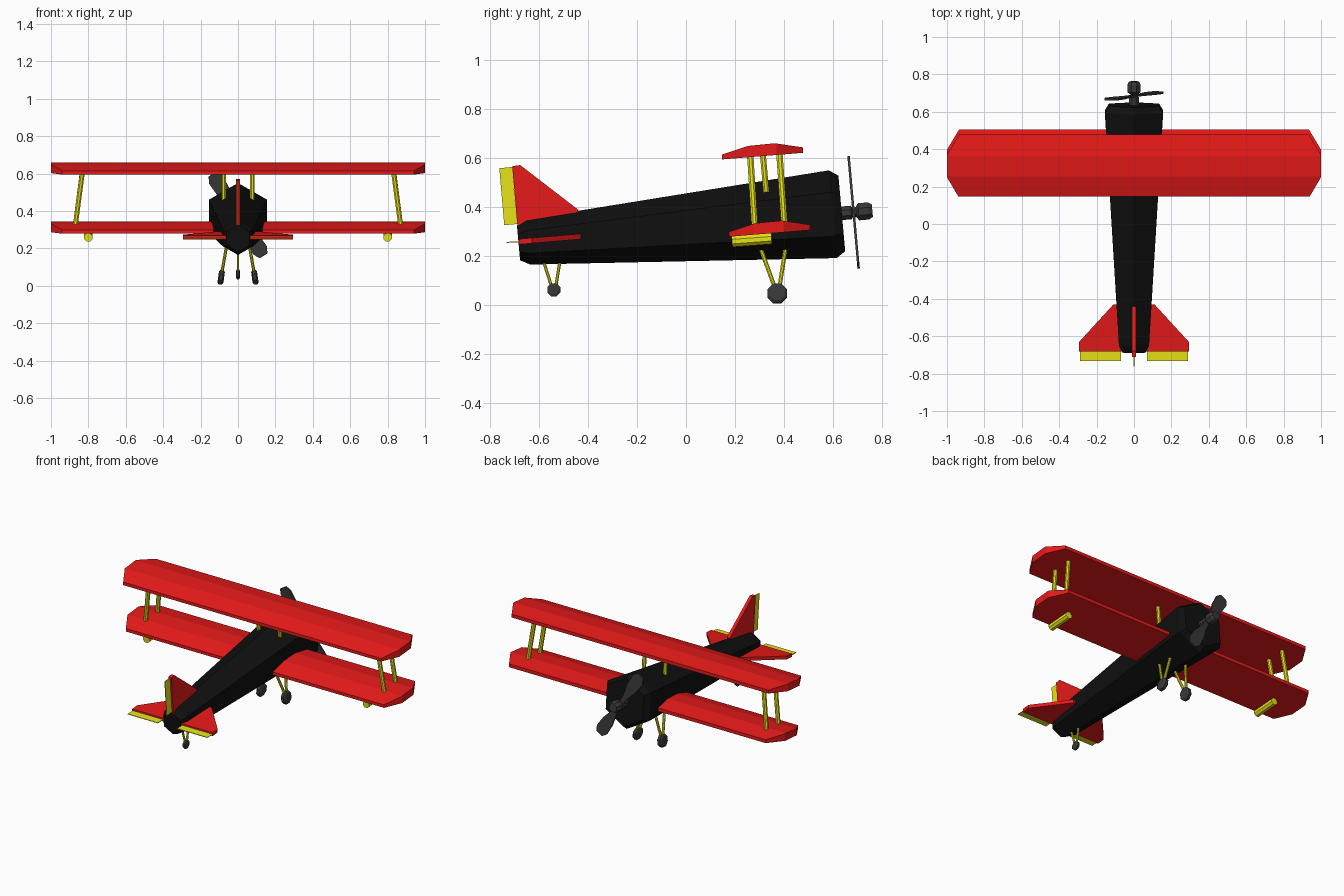
import bpy, bmesh
from math import cos, sin, pi, radians
from mathutils import Vector

if "Cube" in bpy.data.objects:
    bpy.data.objects.remove(bpy.data.objects["Cube"])


def material(name, rgb):
    m = bpy.data.materials.new(name)
    m.diffuse_color = (*rgb, 1)
    m.use_nodes = True
    m.node_tree.nodes["Principled BSDF"].inputs["Base Color"].default_value = m.diffuse_color
    return m


RED = material("red", (0.8, 0.01, 0.01))
YELLOW = material("yellow", (0.8, 0.77, 0.01))
BLACK = material("black", (0.005, 0.005, 0.005))
DARK = material("dark_grey", (0.04, 0.04, 0.04))


def finish(name, bm, mat):
    bmesh.ops.recalc_face_normals(bm, faces=bm.faces)
    me = bpy.data.meshes.new(name)
    bm.to_mesh(me)
    bm.free()
    me.materials.append(mat)
    ob = bpy.data.objects.new(name, me)
    bpy.context.collection.objects.link(ob)
    return ob


def turned(name, origin, axis, profile, n, mat, phase=0.0):
    """Faceted solid with rings (distance, radius) along an axis."""
    o, w = Vector(origin), Vector(axis).normalized()
    ref = Vector((0, 0, 1)) if abs(w.z) < 0.7 else Vector((0, 1, 0))
    u = (ref - w * ref.dot(w)).normalized()
    v = w.cross(u)
    bm = bmesh.new()
    rings = []
    for t, r in profile:
        rings.append([bm.verts.new(o + w * t + (u * cos(a) + v * sin(a)) * r)
                      for a in (phase + 2 * pi * i / n for i in range(n))])
    for a, b in zip(rings, rings[1:]):
        for i in range(n):
            j = (i + 1) % n
            bm.faces.new((a[i], a[j], b[j], b[i]))
    bm.faces.new(rings[0])
    bm.faces.new(rings[-1])
    return finish(name, bm, mat)


def rod(name, a, b, r, mat=YELLOW):
    d = Vector(b) - Vector(a)
    return turned(name, a, d, [(0, r), (d.length, r)], 8, mat, pi / 8)


def slab(bm, pts, thick):
    """Polygon thickened symmetrically along a vector."""
    h = Vector(thick) / 2
    face = bm.faces.new([bm.verts.new(Vector(p) - h) for p in pts])
    ext = bmesh.ops.extrude_face_region(bm, geom=[face], use_keep_orig=True)
    bmesh.ops.translate(bm, vec=h * 2,
                        verts=[g for g in ext["geom"] if isinstance(g, bmesh.types.BMVert)])


def plate(name, pts, thick, mat):
    bm = bmesh.new()
    slab(bm, pts, thick)
    return finish(name, bm, mat)


# Wings: extruded aerofoil with the four tip corners cut off
AEROFOIL = [(0.148, 0.594), (0.148, 0.614), (0.253, 0.649),
            (0.363, 0.66), (0.478, 0.643), (0.478, 0.621)]


def wing(name, dy, dz):
    bm = bmesh.new()
    slab(bm, [(0, y + dy, z + dz) for y, z in AEROFOIL], (2, 0, 0))
    for s in (1, -1):
        for y, n in ((0.37, (0.108, 0.065)), (0.25, (0.102, -0.06))):
            geom = bm.verts[:] + bm.edges[:] + bm.faces[:]
            cut = bmesh.ops.bisect_plane(bm, geom=geom, plane_co=(s, y + dy, 0),
                                         plane_no=(s * n[0], n[1], 0), clear_outer=True)
            edges = [g for g in cut["geom_cut"] if isinstance(g, bmesh.types.BMEdge)]
            bmesh.ops.holes_fill(bm, edges=edges)
    return finish(name, bm, RED)


wing("upper_wing", 0, 0)
wing("lower_wing", 0.028, -0.316)

# Fuselage: tapered hexagon with chamfered ends
turned("fuselage", (0, 0.60, 0.37), (0, -1.245, -0.113),
       [(-0.037, 0.155), (0, 0.18), (1.25, 0.093), (1.29, 0.072)], 6, BLACK)

# Parts that repeat on both sides
for s, side in ((1, "right"), (-1, "left")):
    # Wing struts
    rod(f"outer_rear_strut_{side}", (s * 0.83, 0.262, 0.62), (s * 0.87, 0.281, 0.32), 0.014)
    rod(f"outer_front_strut_{side}", (s * 0.83, 0.381, 0.63), (s * 0.87, 0.403, 0.32), 0.014)
    rod(f"inner_strut_{side}", (s * 0.077, 0.313, 0.63), (s * 0.077, 0.328, 0.46), 0.013)
    # Tube under the lower wing
    rod(f"under_wing_tube_{side}", (s * 0.8, 0.188, 0.258), (s * 0.8, 0.35, 0.27), 0.024)
    # Main landing gear
    hub = Vector((s * 0.09, 0.373, 0.046))
    rod(f"gear_rear_leg_{side}", (s * 0.058, 0.305, 0.23), (s * 0.088, 0.367, 0.06), 0.009)
    rod(f"gear_front_leg_{side}", (s * 0.058, 0.407, 0.23), (s * 0.088, 0.38, 0.06), 0.009)
    turned(f"main_wheel_{side}", hub, (1, 0, s * 0.14),
           [(-0.016, 0.032), (-0.009, 0.043), (0.009, 0.043), (0.016, 0.032)], 8, DARK, pi / 8)
    # Tailplane and elevator
    outline = [(0.03, -0.43), (0.11, -0.43), (0.293, -0.63), (0.293, -0.682), (0.03, -0.682)]
    plate(f"tailplane_{side}", [(s * x, y, 0.257 + (y + 0.69) * 0.085) for x, y in outline],
          (0, 0, 0.022), RED)
    plate(f"elevator_{side}", [(s * 0.07, -0.68, 0.257), (s * 0.29, -0.68, 0.257),
                               (s * 0.29, -0.733, 0.255), (s * 0.07, -0.733, 0.255)],
          (0, 0, 0.004), YELLOW)

# Fin and rudder
plate("fin", [(0, -0.71, 0.566), (0, -0.678, 0.571), (0, -0.44, 0.388),
              (0, -0.45, 0.35), (0, -0.688, 0.31)], (0.022, 0, 0), RED)
plate("rudder", [(0, -0.763, 0.558), (0, -0.71, 0.563), (0, -0.69, 0.33), (0, -0.743, 0.325)],
      (0.004, 0, 0), YELLOW)

# Tail wheel
rod("tail_rear_leg", (0, -0.583, 0.18), (0, -0.548, 0.07), 0.007)
rod("tail_front_leg", (0, -0.515, 0.18), (0, -0.533, 0.07), 0.007)
turned("tail_wheel", (0, -0.54, 0.061), (1, 0, 0),
       [(-0.01, 0.021), (-0.006, 0.029), (0.006, 0.029), (0.01, 0.021)], 8, DARK, pi / 8)

# Propeller: hub and two flat blades square to the fuselage axis
AXIS = Vector((0, 1, 0.09)).normalized()
HUB = Vector((0, 0.685, 0.378))
turned("propeller_hub", HUB, AXIS,
       [(-0.05, 0.03), (-0.01, 0.03), (-0.003, 0.02), (0.01, 0.022), (0.02, 0.038),
        (0.06, 0.038), (0.077, 0.028)], 8, DARK, pi / 8)
up = Vector((0, -AXIS.z, AXIS.y))
along = Vector((1, 0, 0)) * sin(radians(32)) - up * cos(radians(32))
across = along.cross(AXIS)
blade = [(0, -0.014), (0.07, -0.018), (0.15, -0.038), (0.225, -0.042), (0.258, -0.024),
         (0.258, 0.024), (0.225, 0.042), (0.15, 0.038), (0.07, 0.018), (0, 0.014)]
for s, label in ((1, "lower"), (-1, "upper")):
    plate(f"propeller_blade_{label}", [HUB + along * (s * r) + across * w for r, w in blade],
          AXIS * 0.01, DARK)
